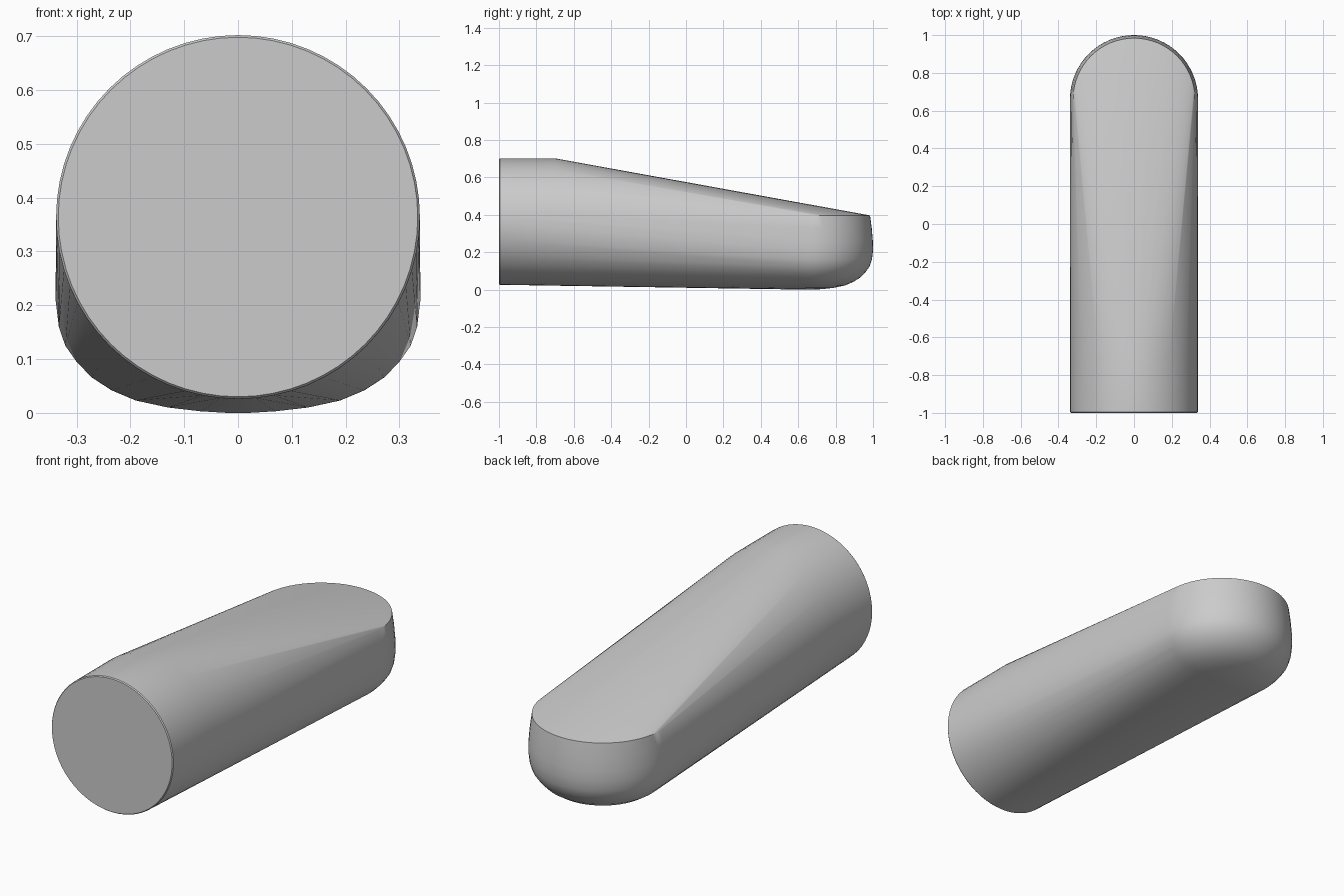
import bpy
import bmesh
from math import cos, sin, pi, radians

cube = bpy.data.objects.get("Cube")
if cube:
    bpy.data.objects.remove(cube)

RADIUS = 0.339
TOE_Y = 1 - RADIUS
SIDES = 64

grey = bpy.data.materials.new("plain grey")
grey.use_nodes = True
grey.diffuse_color = (0.6, 0.6, 0.6, 1)
grey.node_tree.nodes["Principled BSDF"].inputs["Base Color"].default_value = (0.6, 0.6, 0.6, 1)


def circle(radius):
    for i in range(SIDES):
        a = 2 * pi * i / SIDES
        yield radius * cos(a), radius * sin(a)


bm = bmesh.new()

# Round shaft: slightly eased end cap, then a straight barrel
for y, radius in ((-1, 0.334), (-0.995, 0.338), (-0.7, 0.338)):
    for x, z in circle(radius):
        bm.verts.new((x, y, 0.364 + z))

# Rounded toe: turned profile (radius, height) with a flat-cut rim
toe_profile = ((0.323, 0.397), (0.332, 0.33), (0.338, 0.26), (RADIUS, 0.21),
               (0.333, 0.16), (0.321, 0.125), (0.3, 0.095), (0.272, 0.066),
               (0.235, 0.042), (0.19, 0.023), (0.13, 0.01), (0.07, 0.003), (0.02, 0))
for radius, z in toe_profile:
    for x, y in circle(radius):
        bm.verts.new((x, TOE_Y + y, z))

# Stretch one skin over both ends to form the sloping body
hull = bmesh.ops.convex_hull(bm, input=bm.verts)
loose = {g for g in hull["geom_interior"] + hull["geom_unused"]
         if isinstance(g, bmesh.types.BMVert)}
bmesh.ops.delete(bm, geom=list(loose), context="VERTS")
bmesh.ops.dissolve_limit(bm, angle_limit=radians(0.3), verts=bm.verts, edges=bm.edges)
bmesh.ops.recalc_face_normals(bm, faces=bm.faces)

mesh = bpy.data.meshes.new("tapered_body")
bm.to_mesh(mesh)
bm.free()
mesh.materials.append(grey)
body = bpy.data.objects.new("tapered_body", mesh)
bpy.context.collection.objects.link(body)

bpy.ops.object.select_all(action="DESELECT")
body.select_set(True)
bpy.context.view_layer.objects.active = body
bpy.ops.object.shade_smooth_by_angle(angle=radians(30))
